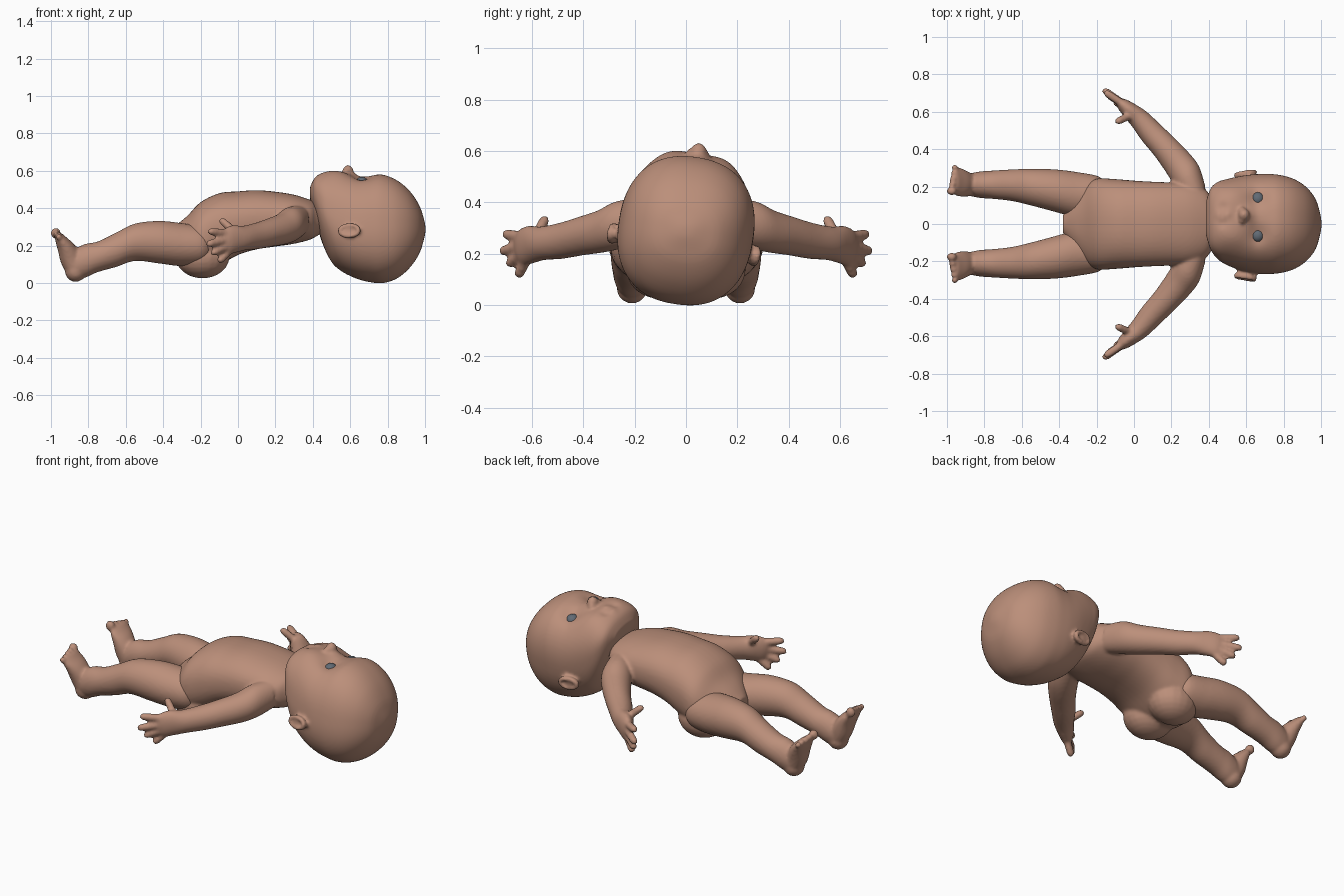
import bpy, bmesh, math
from mathutils import Vector, Matrix


def material(name, rgb):
    m = bpy.data.materials.new(name)
    m.diffuse_color = (*rgb, 1)
    return m


SKIN = material("warm skin", (0.50, 0.275, 0.195))
EYE = material("slate eye", (0.12, 0.145, 0.175))


def spline(rows, steps):
    """Catmull-Rom through rows of numbers."""
    out = []
    for i in range(len(rows) - 1):
        a, b, c, d = rows[max(i - 1, 0)], rows[i], rows[i + 1], rows[min(i + 2, len(rows) - 1)]
        for k in range(steps):
            t = k / steps
            out.append([0.5 * (2 * q + (r - p) * t + (2 * p - 5 * q + 4 * r - s) * t * t
                               + (3 * q - p - 3 * r + s) * t ** 3) for p, q, r, s in zip(a, b, c, d)])
    out.append(list(rows[-1]))
    return out


def loft(bm, axis, rows, power=2.0, n=32, steps=5):
    """Closed loft; rows are (x, y, z, half width, half height) in planes across axis."""
    axis = Vector(axis).normalized()
    u = axis.cross(Vector((0, 0, 1))).normalized()
    v = u.cross(axis)
    rings = []
    for x, y, z, ru, rv in spline(rows, steps):
        ring = []
        for i in range(n):
            c, s = math.cos(2 * math.pi * i / n), math.sin(2 * math.pi * i / n)
            c = math.copysign(abs(c) ** (2 / power), c)
            s = math.copysign(abs(s) ** (2 / power), s)
            ring.append(bm.verts.new(Vector((x, y, z)) + u * c * ru + v * s * rv))
        rings.append(ring)
    for a, b in zip(rings, rings[1:]):
        for i in range(n):
            j = (i + 1) % n
            bm.faces.new((a[i], a[j], b[j], b[i]))
    bm.faces.new(rings[0])
    bm.faces.new(rings[-1])


def profile(rows):
    """(x, low z, high z, half width) to loft rows."""
    return [(x, 0, (lo + hi) / 2, w, (hi - lo) / 2) for x, lo, hi, w in rows]


def blob(bm, loc, radii):
    bmesh.ops.create_uvsphere(bm, u_segments=20, v_segments=12, radius=1,
                              matrix=Matrix.Translation(loc) @ Matrix.Diagonal((*radii, 1)))


def finger(bm, a, b, r):
    a, b = Vector(a), Vector(b)
    rows = [(*a.lerp(b, t), r * k, r * k) for t, k in ((0, 1), (0.5, 1), (0.85, 0.95), (1, 0.5))]
    loft(bm, b - a, rows, n=12, steps=3)


def finish(bm, name, mat, voxel=0, smooth=5):
    bmesh.ops.recalc_face_normals(bm, faces=bm.faces[:])
    for f in bm.faces:
        f.smooth = True
    me = bpy.data.meshes.new(name)
    bm.to_mesh(me)
    bm.free()
    me.materials.append(mat)
    ob = bpy.data.objects.new(name, me)
    bpy.context.collection.objects.link(ob)
    if voxel:  # fuse the overlapping forms into one soft skin
        m = ob.modifiers.new("fuse", 'REMESH')
        m.mode = 'VOXEL'
        m.voxel_size = voxel
        m.use_smooth_shade = True
        m = ob.modifiers.new("soften", 'SMOOTH')
        m.factor = 0.5
        m.iterations = smooth
    return ob


def turn(bm):
    """Head is turned slightly towards +y."""
    bmesh.ops.rotate(bm, verts=bm.verts[:], cent=(0, 0, 0.29),
                     matrix=Matrix.Rotation(math.radians(-9), 3, 'X'))


# Head: skull loft, then soft face bumps (x, y, spread, height)
bm = bmesh.new()
loft(bm, (1, 0, 0), profile([
    (0.385, 0.45, 0.51, 0.09), (0.41, 0.36, 0.56, 0.165), (0.45, 0.22, 0.585, 0.207),
    (0.5, 0.115, 0.592, 0.228), (0.55, 0.068, 0.588, 0.243), (0.6, 0.04, 0.578, 0.255),
    (0.65, 0.02, 0.57, 0.262), (0.7, 0.008, 0.572, 0.264), (0.77, 0.001, 0.578, 0.26),
    (0.85, 0.026, 0.547, 0.24), (0.92, 0.085, 0.488, 0.197), (0.97, 0.16, 0.412, 0.135),
    (0.993, 0.23, 0.345, 0.065), (1.002, 0.27, 0.305, 0.02)]), power=2.35, n=96)
bumps = [(0.61, 0, 0.025, 0.02), (0.475, 0, 0.012, -0.012),
         (0.492, 0, 0.014, 0.014), (0.457, 0, 0.014, 0.01)]
for s in (1, -1):
    bumps += [(0.66, s * 0.1, 0.035, -0.022), (0.52, s * 0.12, 0.05, 0.012),
              (0.475, s * 0.045, 0.014, -0.01)]
for v in bm.verts:
    if v.co.z > 0.4:
        v.co.z += sum(h * math.exp(-((v.co.x - x) ** 2 + (v.co.y - y) ** 2) / (2 * w * w))
                      for x, y, w, h in bumps)
# Nose
blob(bm, (0.588, 0, 0.592), (0.032, 0.034, 0.043))
for s in (1, -1):
    blob(bm, (0.578, s * 0.026, 0.588), (0.02, 0.02, 0.024))
    # Ears: a shallow lobe with a raised rim
    blob(bm, (0.595, s * 0.262, 0.235), (0.05, 0.026, 0.032))
    for i in range(28):
        a = 2 * math.pi * i / 28
        blob(bm, (0.595 + 0.05 * math.cos(a), s * (0.28 + 0.008 * math.cos(a)),
                  0.235 + 0.03 * math.sin(a)), (0.013, 0.016, 0.012))
turn(bm)
finish(bm, "head", SKIN, 0.009, 4)

# Eyes
bm = bmesh.new()
for s in (1, -1):
    blob(bm, (0.662, s * 0.099, 0.524), (0.034, 0.036, 0.03))
turn(bm)
finish(bm, "eyes", EYE)

# Torso with buttocks, arms and hands
bm = bmesh.new()
loft(bm, (1, 0, 0), profile([
    (0.47, 0.28, 0.41, 0.09), (0.42, 0.25, 0.43, 0.135), (0.38, 0.23, 0.447, 0.185),
    (0.3, 0.21, 0.472, 0.215), (0.2, 0.195, 0.488, 0.222), (0.1, 0.18, 0.496, 0.226),
    (0, 0.15, 0.49, 0.232), (-0.1, 0.095, 0.48, 0.24), (-0.2, 0.06, 0.432, 0.242),
    (-0.27, 0.07, 0.36, 0.2), (-0.33, 0.1, 0.31, 0.125), (-0.38, 0.15, 0.26, 0.05)]),
    power=2.3, n=48)
for s in (1, -1):
    blob(bm, (-0.19, s * 0.105, 0.14), (0.145, 0.128, 0.115))
    # Arm
    loft(bm, (-0.66, s * 0.75, -0.1), [
        (0.33, s * 0.15, 0.335, 0.07, 0.08), (0.285, s * 0.25, 0.315, 0.085, 0.092),
        (0.235, s * 0.325, 0.288, 0.081, 0.083), (0.165, s * 0.41, 0.268, 0.072, 0.075),
        (0.095, s * 0.485, 0.25, 0.066, 0.07), (0.03, s * 0.56, 0.24, 0.056, 0.066),
        (-0.02, s * 0.605, 0.235, 0.046, 0.074), (-0.06, s * 0.64, 0.225, 0.034, 0.07),
        (-0.085, s * 0.66, 0.22, 0.018, 0.045)])
    # Fingers and thumb
    for a, b in (((-0.05, 0.635, 0.265), (-0.158, 0.708, 0.277)),
                 ((-0.06, 0.645, 0.23), (-0.166, 0.72, 0.208)),
                 ((-0.055, 0.64, 0.2), (-0.142, 0.692, 0.157)),
                 ((-0.04, 0.62, 0.18), (-0.104, 0.655, 0.112)),
                 ((-0.01, 0.585, 0.265), (-0.095, 0.545, 0.342))):
        finger(bm, (a[0], s * a[1], a[2]), (b[0], s * b[1], b[2]), 0.021)
finish(bm, "torso_and_arms", SKIN, 0.009, 5)

# Legs with feet and toes
for s, side in ((1, "left"), (-1, "right")):
    bm = bmesh.new()
    loft(bm, (-1, 0, 0), [
        (-0.14, s * 0.15, 0.2, 0.06, 0.06), (-0.19, s * 0.148, 0.2, 0.107, 0.1),
        (-0.3, s * 0.155, 0.205, 0.122, 0.115), (-0.42, s * 0.178, 0.218, 0.114, 0.114),
        (-0.55, s * 0.197, 0.218, 0.098, 0.1), (-0.65, s * 0.207, 0.178, 0.085, 0.092),
        (-0.75, s * 0.21, 0.14, 0.076, 0.082), (-0.82, s * 0.21, 0.118, 0.071, 0.09),
        (-0.88, s * 0.21, 0.1, 0.058, 0.075), (-0.91, s * 0.21, 0.1, 0.03, 0.04)])
    # Foot
    blob(bm, (-0.868, s * 0.21, 0.066), (0.058, 0.06, 0.06))
    loft(bm, (-0.4, 0, 0.92), [
        (-0.87, s * 0.21, 0.07, 0.056, 0.05), (-0.893, s * 0.212, 0.13, 0.065, 0.058),
        (-0.92, s * 0.22, 0.19, 0.074, 0.046), (-0.945, s * 0.227, 0.23, 0.077, 0.032),
        (-0.96, s * 0.23, 0.258, 0.066, 0.02)])
    # Toes
    for i in range(5):
        r = 0.027 if i == 0 else 0.021 - 0.001 * i
        blob(bm, (-0.974 + 0.004 * i, s * (0.176 + 0.03 * i + (0.006 if i else 0)),
                  0.266 - 0.005 * i), (r, r * 0.85, r * 1.1))
    finish(bm, side + "_leg", SKIN, 0.009, 4)
